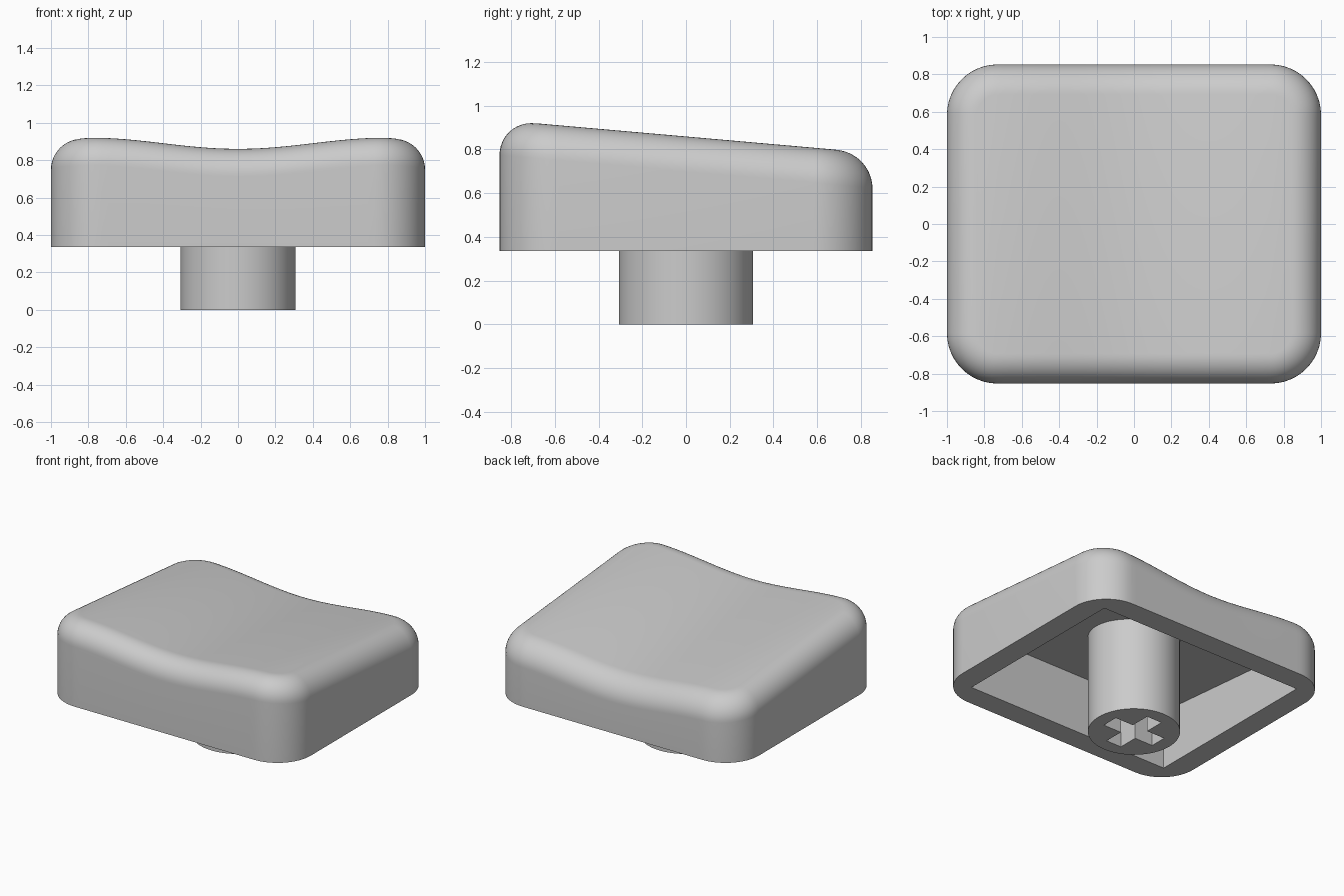
import bpy, bmesh
from math import sin, cos, pi

if "Cube" in bpy.data.objects:
    bpy.data.objects.remove(bpy.data.objects["Cube"], do_unlink=True)

HALF_X, HALF_Y, BASE_Z = 1.0, 0.853, 0.335
CORNER, FILLET, WALL = 0.27, 0.16, 0.165
SLOPE = -0.088

grey = bpy.data.materials.new("Light grey plastic")
grey.use_nodes = True
colour = (0.6, 0.6, 0.6, 1)
grey.diffuse_color = colour
grey.node_tree.nodes["Principled BSDF"].inputs["Base Color"].default_value = colour


def make_object(name, bm):
    bmesh.ops.recalc_face_normals(bm, faces=bm.faces[:])
    mesh = bpy.data.meshes.new(name)
    bm.to_mesh(mesh)
    bm.free()
    mesh.materials.append(grey)
    obj = bpy.data.objects.new(name, mesh)
    bpy.context.collection.objects.link(obj)
    return obj


def prism(outline, z_bottom, z_top):
    """Closed prism; z_top is a function of x and y."""
    bm = bmesh.new()
    low = [bm.verts.new((x, y, z_bottom)) for x, y in outline]
    high = [bm.verts.new((x, y, z_top(x, y))) for x, y in outline]
    bm.faces.new(low)
    bm.faces.new(high)
    n = len(outline)
    for i in range(n):
        j = (i + 1) % n
        bm.faces.new((low[i], low[j], high[j], high[i]))
    return bm


def cut(obj, cutter):
    cutter.hide_render = True
    mod = obj.modifiers.new("Cut", "BOOLEAN")
    mod.operation = "DIFFERENCE"
    mod.solver = "EXACT"
    mod.object = cutter
    bpy.ops.object.select_all(action="DESELECT")
    bpy.context.view_layer.objects.active = obj
    obj.select_set(True)
    bpy.ops.object.modifier_apply(modifier=mod.name)
    bpy.data.objects.remove(cutter, do_unlink=True)
    bpy.ops.object.shade_smooth_by_angle(angle=pi / 6)


def top_height(x, y):
    """Tilted top with a soft trough running front to back."""
    dip = 0.03 * (1 + cos(pi * min(abs(x) / 0.8, 1)))
    return 0.92 - dip + SLOPE * (y + 0.69)


def rounded_outline(inset, arc=12, straight=40):
    """Rounded rectangle, front half then its mirrored back half."""
    cx, cy, r = HALF_X - CORNER, HALF_Y - CORNER, CORNER - inset
    angles = [pi / 2 * i / arc for i in range(arc + 1)]
    left = [(-cx - r * cos(a), -cy - r * sin(a)) for a in angles]
    middle = [(-cx + 2 * cx * i / straight, -cy - r) for i in range(1, straight)]
    right = [(-x, y) for x, y in reversed(left)]
    front = left + middle + right
    return front + [(x, -y) for x, y in reversed(front)]


# Cap: straight walls, rolled upper edge, troughed top
bm = bmesh.new()
rings = [[bm.verts.new((x, y, BASE_Z)) for x, y in rounded_outline(0)]]
STEPS = 12
for s in range(STEPS + 1):
    a = pi / 2 * s / STEPS
    outline = rounded_outline(FILLET * (1 - cos(a)))
    drop = FILLET * (1 - sin(a))
    rings.append([bm.verts.new((x, y, top_height(x, y) - drop)) for x, y in outline])
n = len(rings[0])
for low, high in zip(rings, rings[1:]):
    for i in range(n):
        j = (i + 1) % n
        bm.faces.new((low[i], low[j], high[j], high[i]))
bm.faces.new(rings[0])
last = rings[-1]
for i in range(n // 2 - 1):
    bm.faces.new((last[i], last[i + 1], last[n - 2 - i], last[n - 1 - i]))
cap = make_object("cap_shell", bm)

# Hollow underside with a ceiling parallel to the tilted top
ix, iy = HALF_X - WALL, HALF_Y - WALL
hollow = [(-ix, -iy), (ix, -iy), (ix, iy), (-ix, iy)]
cut(cap, make_object("hollow_cutter", prism(hollow, 0.1, lambda x, y: 0.708 + SLOPE * y)))

# Round stem with a cross-shaped socket
circle = [(0.307 * cos(2 * pi * i / 64), 0.307 * sin(2 * pi * i / 64)) for i in range(64)]
stem = make_object("stem", prism(circle, 0, lambda x, y: 0.745))
L, W = 0.21, 0.062
quarter = [(L, -W), (L, W), (W, W)]
cross = []
for k in range(4):
    c, s = round(cos(k * pi / 2)), round(sin(k * pi / 2))
    cross += [(c * x - s * y, s * x + c * y) for x, y in quarter]
cut(stem, make_object("socket_cutter", prism(cross, -0.1, lambda x, y: 0.4)))
